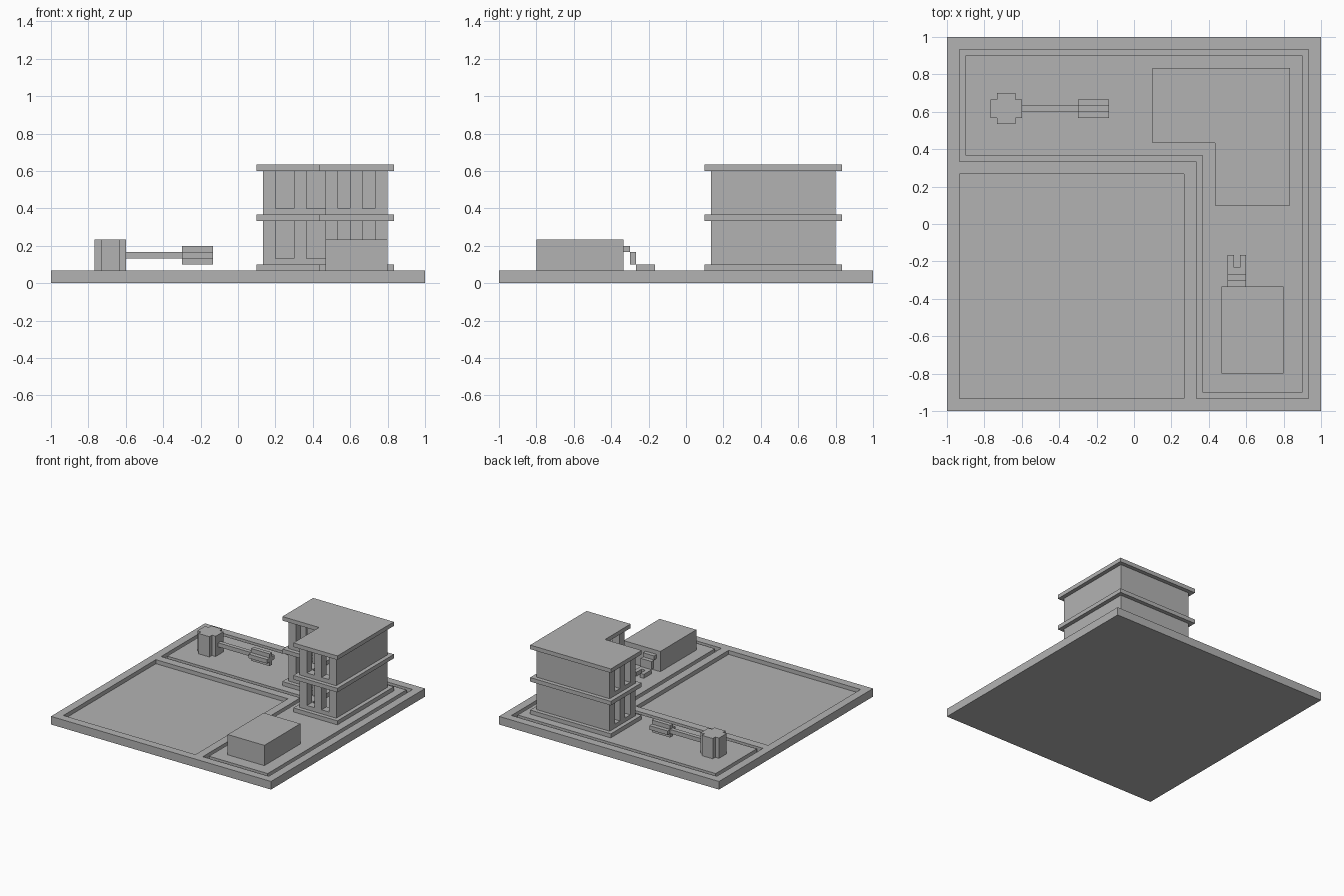
import bpy, bmesh

U = 1 / 30  # size of one building block

cube = bpy.data.objects.get("Cube")
if cube:
    bpy.data.objects.remove(cube, do_unlink=True)

grey = bpy.data.materials.new("plain grey")
grey.use_nodes = True
COLOR = (0.45, 0.45, 0.45, 1)
grey.diffuse_color = COLOR
bsdf = next(n for n in grey.node_tree.nodes if n.type == 'BSDF_PRINCIPLED')
bsdf.inputs["Base Color"].default_value = COLOR


def add_prism(bm, outline, z0, z1):
    """Extrude a flat outline, given in blocks, from z0 to z1."""
    base = bm.faces.new([bm.verts.new((x * U, y * U, z0 * U)) for x, y in outline])
    top = bmesh.ops.extrude_face_region(bm, geom=[base])["geom"]
    bmesh.ops.translate(bm, vec=(0, 0, (z1 - z0) * U),
                        verts=[v for v in top if isinstance(v, bmesh.types.BMVert)])


def rect(x0, x1, y0, y1):
    return [(x0, y0), (x1, y0), (x1, y1), (x0, y1)]


def ell(lo, notch, hi):
    """Square from lo to hi with its front right corner cut away up to notch."""
    return [(notch, lo), (hi, lo), (hi, hi), (lo, hi), (lo, notch), (notch, notch)]


def build(name, prisms):
    bm = bmesh.new()
    for outline, z0, z1 in prisms:
        add_prism(bm, outline, z0, z1)
    bmesh.ops.recalc_face_normals(bm, faces=bm.faces)
    mesh = bpy.data.meshes.new(name)
    bm.to_mesh(mesh)
    bm.free()
    mesh.materials.append(grey)
    obj = bpy.data.objects.new(name, mesh)
    bpy.context.collection.objects.link(obj)
    return obj


# Ground slab with a sunken square court and a sunken L-shaped yard
ground = build("ground_slab", [(rect(-30, 30, -30, 30), 0, 2)])
cutter = build("recess_cutter", [(rect(-28, 8, -28, 8), 1, 3),
                                 (ell(-28, 10, 28), 1, 3)])
cutter.hide_render = True
mod = ground.modifiers.new("recesses", 'BOOLEAN')
mod.operation = 'DIFFERENCE'
mod.solver = 'EXACT'
mod.object = cutter
bpy.context.view_layer.objects.active = ground
bpy.ops.object.modifier_apply(modifier=mod.name)
bpy.data.objects.remove(cutter, do_unlink=True)

# Raised yard leaves a narrow channel around itself
build("yard_platform", [(ell(-27, 11, 27), 1, 2)])

# Tower: three overhanging slabs
for name, z in (("tower_plinth", 2), ("tower_floor", 10), ("tower_roof", 18)):
    build(name, [(ell(3, 13, 25), z, z + 1)])

# Tower storeys: solid outer walls, pillars and sills on the open sides
half_pillars = [(14, 4), (18, 4), (14, 9)]
half_sills = [rect(16, 18, 4, 6), rect(20, 22, 4, 6),
              rect(14, 16, 6, 9), rect(14, 16, 11, 14)]


def mirrored(outline):
    """Swap x and y across the diagonal of the tower."""
    return [(y, x) for x, y in outline]


for storey, z in (("lower", 3), ("upper", 11)):
    build(storey + "_walls", [([(22, 4), (24, 4), (24, 24), (4, 24), (4, 22), (22, 22)],
                               z, z + 7)])
    pillars = [rect(x, x + 2, y, y + 2) for x, y in half_pillars]
    pillars += [mirrored(p) for p in pillars] + [rect(14, 16, 14, 16)]
    build(storey + "_pillars", [(p, z, z + 7) for p in pillars])
    sills = half_sills + [mirrored(s) for s in half_sills]
    build(storey + "_sills", [(s, z, z + 1) for s in sills])

# Shed with a stepped, forked chute at its back
build("shed", [(rect(14, 24, -24, -10), 2, 7)])
build("chute_top", [(rect(15, 18, -10, -9), 5, 6)])
build("chute_drop", [(rect(15, 18, -9, -8), 3, 5)])
fork = [(15, -8), (18, -8), (18, -5), (17, -5), (17, -7), (16, -7), (16, -5), (15, -5)]
build("chute_fork", [(fork, 2, 3)])

# Post with notched corners, and an arm ending in a cross-shaped head
post = [(-22, 16), (-19, 16), (-19, 17), (-18, 17), (-18, 20), (-19, 20),
        (-19, 21), (-22, 21), (-22, 20), (-23, 20), (-23, 17), (-22, 17)]
build("post", [(post, 2, 7)])
build("arm", [(rect(-18, -9, 18, 19), 4, 5)])
build("arm_head", [(rect(-9, -4, 18, 19), 3, 4),
                   (rect(-9, -4, 17, 20), 4, 5),
                   (rect(-9, -4, 18, 19), 5, 6)])
